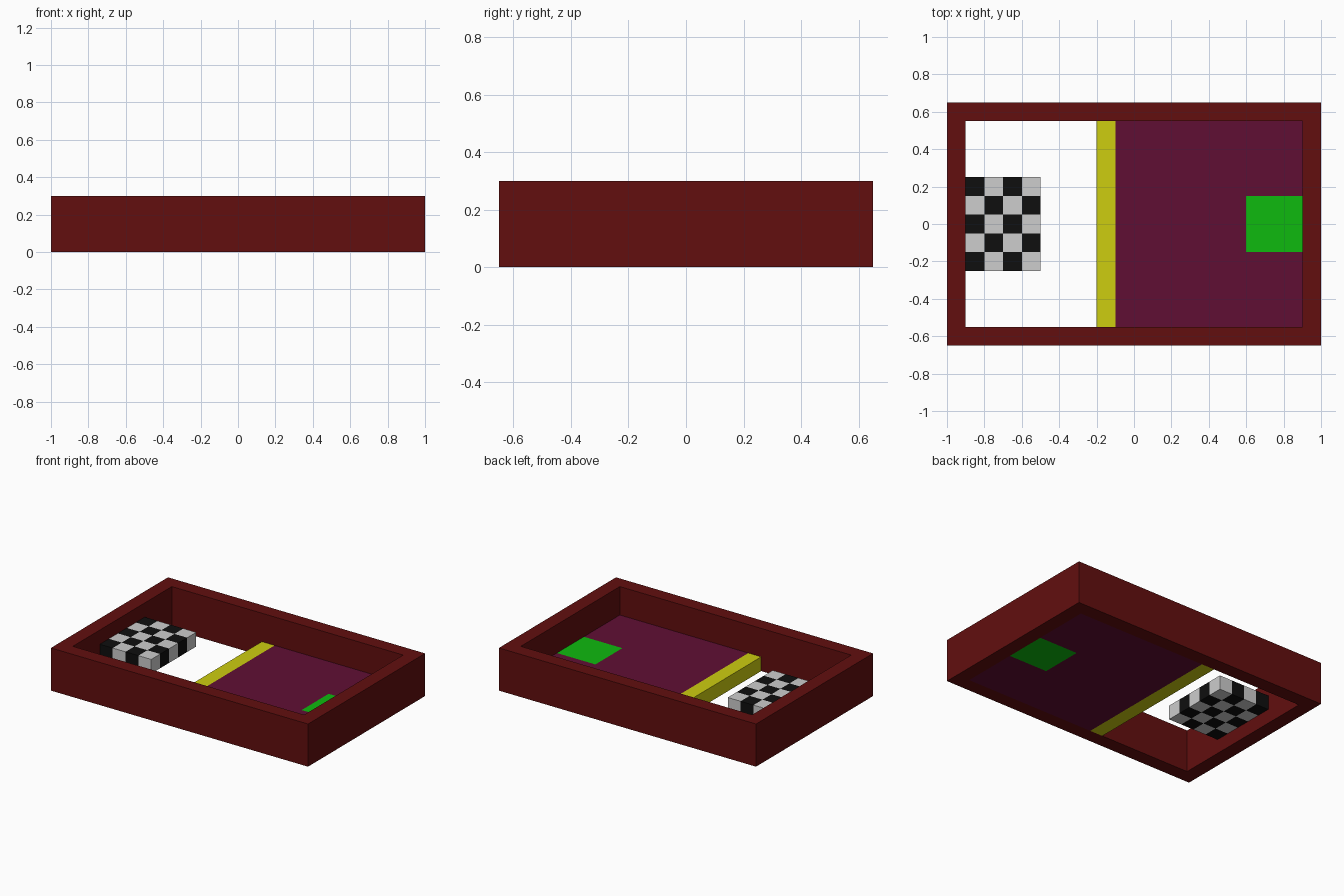
import bpy
import bmesh

if "Cube" in bpy.data.objects:
    bpy.data.objects.remove(bpy.data.objects["Cube"])


def material(name, rgb):
    m = bpy.data.materials.new(name)
    m.diffuse_color = (*rgb, 1.0)
    m.use_nodes = True
    m.node_tree.nodes["Principled BSDF"].inputs["Base Color"].default_value = m.diffuse_color
    return m


MAROON = material("dark_red", (0.122, 0.0045, 0.0045))
PURPLE = material("plum", (0.117, 0.0045, 0.034))
YELLOW = material("yellow", (0.61, 0.61, 0.005))
GREEN = material("green", (0.0045, 0.49, 0.0045))
BLACK = material("black", (0.0045, 0.0045, 0.0045))
WHITE = material("light_grey", (0.61, 0.61, 0.61))


def finish(name, bm, mats):
    bmesh.ops.recalc_face_normals(bm, faces=bm.faces[:])
    me = bpy.data.meshes.new(name)
    bm.to_mesh(me)
    bm.free()
    for m in mats:
        me.materials.append(m)
    ob = bpy.data.objects.new(name, me)
    bpy.context.collection.objects.link(ob)
    return ob


def prism(name, outline, z0, z1, mat):
    """Extrude a flat outline upward from z0 to z1."""
    bm = bmesh.new()
    face = bm.faces.new([bm.verts.new((x, y, z0)) for x, y in outline])
    ext = bmesh.ops.extrude_face_region(bm, geom=[face], use_keep_orig=True)
    for v in ext["geom"]:
        if isinstance(v, bmesh.types.BMVert):
            v.co.z = z1
    return finish(name, bm, [mat])


def rect(x0, x1, y0, y1):
    return [(x0, y0), (x1, y0), (x1, y1), (x0, y1)]


# Open rectangular frame, a mitred ring
bm = bmesh.new()
rings = [[bm.verts.new((x, y, z)) for x, y in rect(-hx, hx, -hy, hy)]
         for hx, hy, z in ((1, .65, 0), (1, .65, .3), (.9, .55, .3), (.9, .55, 0))]
for k in range(4):
    a, b = rings[k], rings[(k + 1) % 4]
    for i in range(4):
        j = (i + 1) % 4
        bm.faces.new((a[i], a[j], b[j], b[i]))
finish("frame", bm, [MAROON])

# Floor slab on the right, notched around the green pad
prism("floor", [(-.1, -.55), (.9, -.55), (.9, -.15), (.6, -.15),
                (.6, .15), (.9, .15), (.9, .55), (-.1, .55)], 0, .1, PURPLE)
prism("green_pad", rect(.6, .9, -.15, .15), 0, .1, GREEN)

# Yellow bar along the floor's open edge
prism("edge_bar", rect(-.2, -.1, -.55, .55), 0, .1, YELLOW)

# Checkered block on the left wall: 4 x 5 cells, open below
S, NX, NY = 0.1, 4, 5
bm = bmesh.new()
for i in range(NX):
    for j in range(NY):
        x, y = -.9 + S * i, -.25 + S * j
        lo, hi = [[bm.verts.new((px, py, z)) for px, py in rect(x, x + S, y, y + S)]
                  for z in (.1, .2)]
        quads = [lo[::-1], hi]
        # outer sides only
        for k, outer in enumerate((j == 0, i == NX - 1, j == NY - 1, i == 0)):
            if outer:
                n = (k + 1) % 4
                quads.append([lo[k], lo[n], hi[n], hi[k]])
        for q in quads:
            bm.faces.new(q).material_index = (i + j) % 2
bmesh.ops.remove_doubles(bm, verts=bm.verts[:], dist=1e-4)
finish("checkered_block", bm, [BLACK, WHITE])
